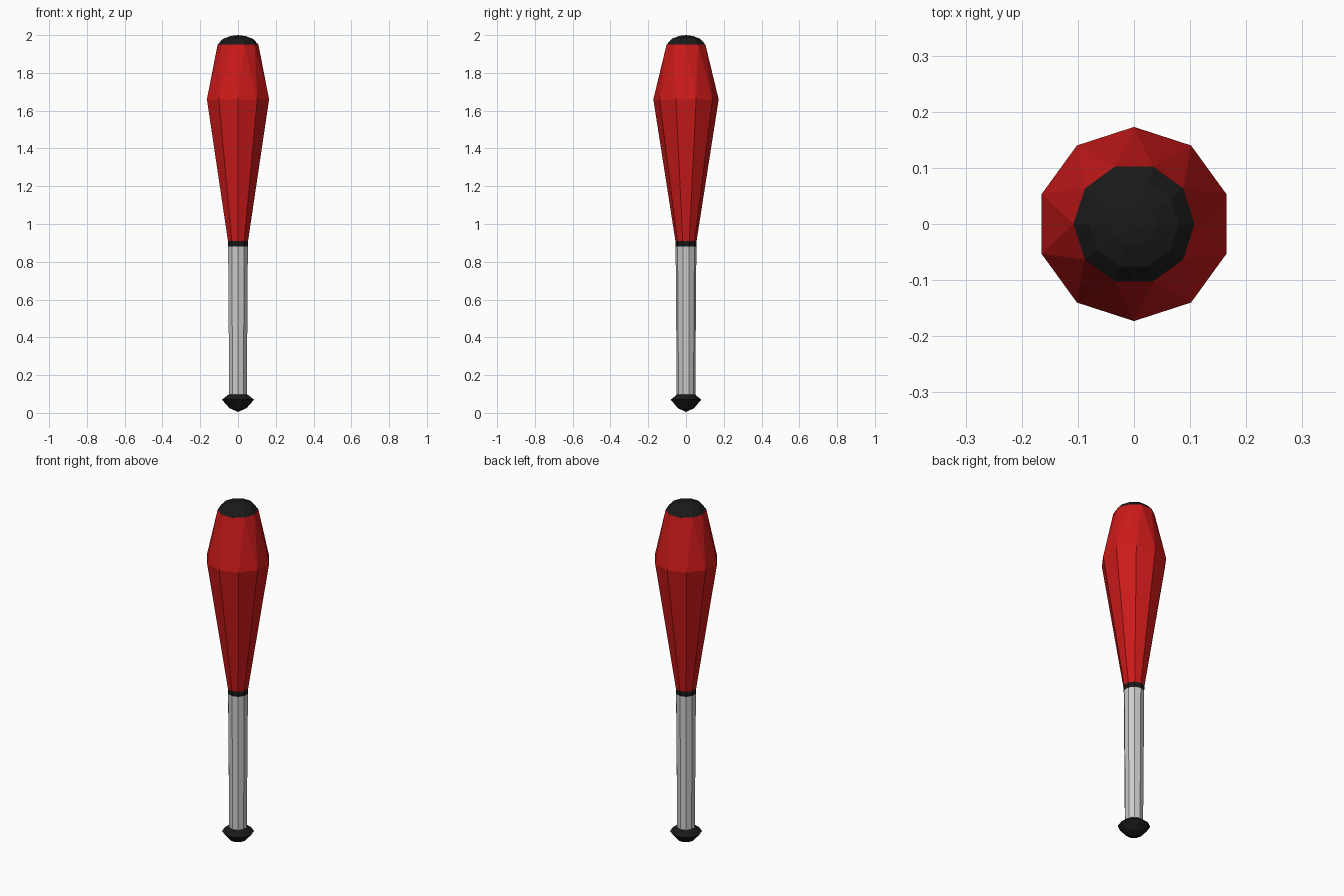
import bpy, bmesh
from math import radians, cos, sin

if "Cube" in bpy.data.objects:
    bpy.data.objects.remove(bpy.data.objects["Cube"])

SIDES = 10


def material(name, color):
    m = bpy.data.materials.new(name)
    m.diffuse_color = (*color, 1)
    m.use_nodes = True
    m.node_tree.nodes["Principled BSDF"].inputs["Base Color"].default_value = m.diffuse_color
    return m


def turned(name, profile, mat=None):
    """Faceted turned part. Profile points: (radius, z, twist in degrees)."""
    bm = bmesh.new()
    rings = []
    for r, z, twist in profile:
        if r == 0:
            rings.append([bm.verts.new((0, 0, z))] * SIDES)
            continue
        angles = [radians(twist + 360 * i / SIDES) for i in range(SIDES)]
        rings.append([bm.verts.new((r * cos(a), r * sin(a), z)) for a in angles])
    for k in range(len(rings) - 1):
        a, b = rings[k], rings[k + 1]
        twisted = profile[k][2] != profile[k + 1][2]
        for i in range(SIDES):
            j = (i + 1) % SIDES
            if a[i] is a[j]:
                bm.faces.new((a[i], b[j], b[i]))
            elif b[i] is b[j]:
                bm.faces.new((a[i], a[j], b[i]))
            elif twisted:
                bm.faces.new((a[i], a[j], b[j]))
                bm.faces.new((a[i], b[j], b[i]))
            else:
                bm.faces.new((a[i], a[j], b[j], b[i]))
    bmesh.ops.recalc_face_normals(bm, faces=bm.faces)
    me = bpy.data.meshes.new(name)
    bm.to_mesh(me)
    bm.free()
    ob = bpy.data.objects.new(name, me)
    bpy.context.collection.objects.link(ob)
    if mat:
        me.materials.append(mat)
    return ob


red = material("red", (0.6, 0.01, 0.01))
black = material("black", (0.01, 0.01, 0.01))

# Rounded knob at the foot
turned("knob", [(0, 0.005, 0), (0.045, 0.025, 0), (0.085, 0.07, 0),
                (0.049, 0.098, 0), (0, 0.098, 0)], black)
# Slim tapered grip
turned("handle", [(0.049, 0.095, 18), (0.055, 0.88, 18)])
# Thin band between grip and body
turned("collar", [(0.055, 0.88, 18), (0.056, 0.91, 18)], black)
# Flared body with a twisted shoulder
turned("body", [(0.056, 0.91, 18), (0.173, 1.66, 18), (0.108, 1.95, 0)], red)
# Domed top
turned("top_cap", [(0.108, 1.95, 0), (0.08, 1.98, 0), (0.04, 1.995, 0),
                   (0, 2.0, 0)], black)
